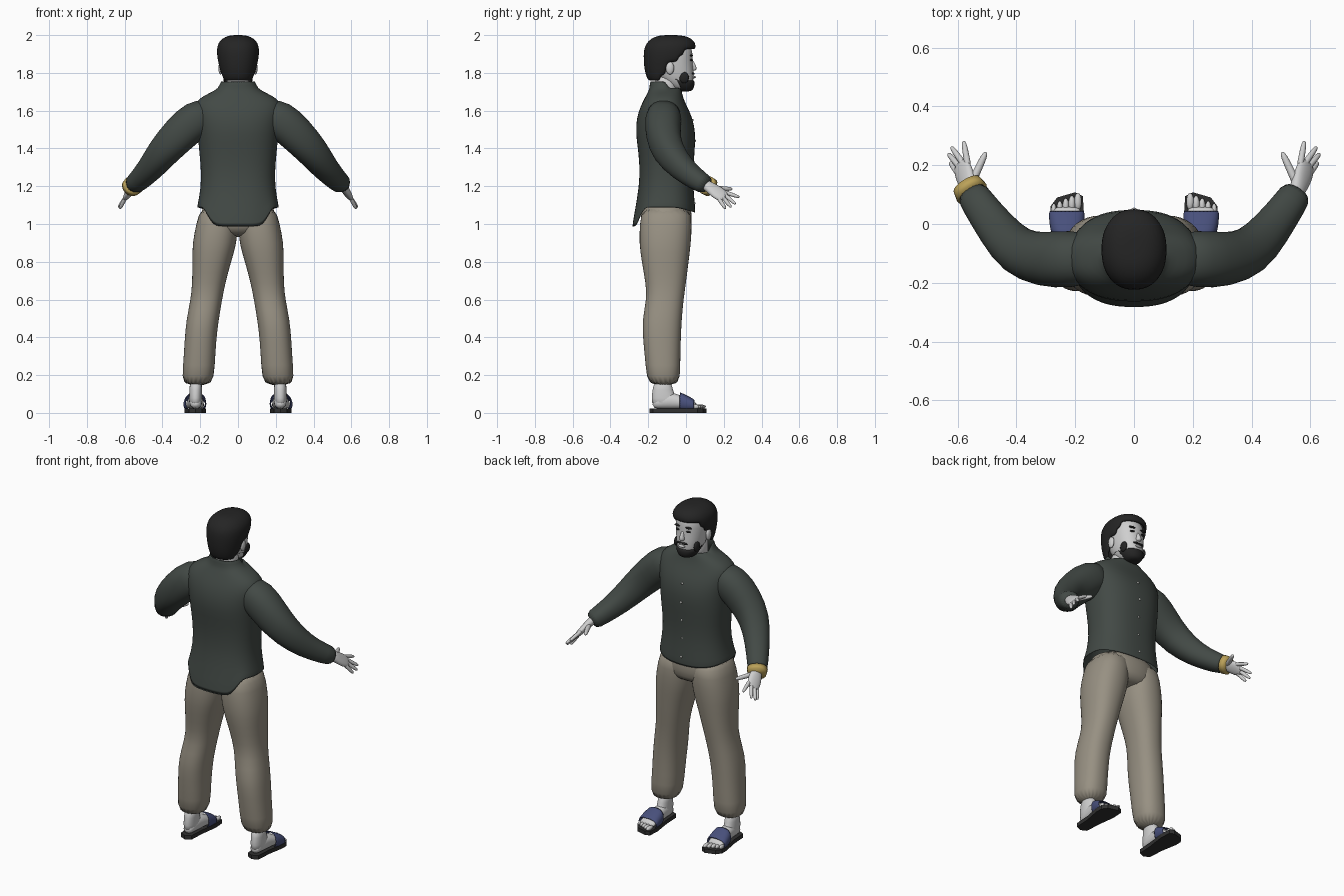
import bpy, bmesh, math
from mathutils import Vector

if "Cube" in bpy.data.objects:
    bpy.data.objects.remove(bpy.data.objects["Cube"])


def material(name, r, g, b):
    m = bpy.data.materials.new(name)
    m.use_nodes = True
    m.diffuse_color = (r, g, b, 1)
    bsdf = m.node_tree.nodes["Principled BSDF"]
    bsdf.inputs["Base Color"].default_value = (r, g, b, 1)
    bsdf.inputs["Roughness"].default_value = 0.8
    return m


SKIN = material("pale skin", .62, .62, .62)
SHIRT = material("dark green grey cloth", .055, .067, .06)
CLOTH = material("khaki cloth", .31, .28, .225)
HAIR = material("black hair", .018, .018, .018)
NAVY = material("navy strap", .065, .08, .2)
SOLE = material("dark rubber", .03, .03, .03)
GOLD = material("gold", .5, .36, .1)
BUTTON = material("button grey", .45, .45, .43)


def finish(bm, name, mat, mirror=False, smooth=1, thick=0):
    """Turn a bmesh into a smooth object with its modifiers."""
    bmesh.ops.recalc_face_normals(bm, faces=bm.faces)
    for f in bm.faces:
        f.smooth = True
    mesh = bpy.data.meshes.new(name)
    bm.to_mesh(mesh)
    bm.free()
    mesh.materials.append(mat)
    ob = bpy.data.objects.new(name, mesh)
    bpy.context.collection.objects.link(ob)
    if mirror:
        ob.modifiers.new("mirror", 'MIRROR').use_mirror_merge = False
    if thick:
        ob.modifiers.new("thickness", 'SOLIDIFY').thickness = thick
    if smooth:
        ob.modifiers.new("smooth", 'SUBSURF').levels = smooth
        ob.modifiers["smooth"].render_levels = smooth
    return ob


def loft(rings, n=20, power=2.2, cap=True):
    """Skin a row of (centre, u, v) superellipse rings."""
    bm = bmesh.new()
    rows = []
    for centre, u, v in rings:
        row = []
        for k in range(n):
            a = 2 * math.pi * k / n
            c, s = math.cos(a), math.sin(a)
            e = 2 / power
            row.append(bm.verts.new(centre + u * math.copysign(abs(c) ** e, c)
                                    + v * math.copysign(abs(s) ** e, s)))
        rows.append(row)
    for a, b in zip(rows, rows[1:]):
        for k in range(n):
            j = (k + 1) % n
            bm.faces.new((a[k], a[j], b[j], b[k]))
    if cap:
        bm.faces.new(rows[0])
        bm.faces.new(rows[-1])
    return bm


def levels(rows):
    """Horizontal rings from (z, x0, x1, y0, y1)."""
    return [(Vector(((a + b) / 2, (c + d) / 2, z)), Vector(((b - a) / 2, 0, 0)),
             Vector((0, (d - c) / 2, 0))) for z, a, b, c, d in rows]


def centred(rows):
    """Horizontal rings from (z, half width, y0, y1)."""
    return levels([(z, -w, w, c, d) for z, w, c, d in rows])


def tube(rows, ref=(0, 0, 1)):
    """Rings across a path of (x, y, z, ru, rv); u follows ref."""
    pts = [Vector(r[:3]) for r in rows]
    out = []
    for i, r in enumerate(rows):
        t = (pts[min(i + 1, len(pts) - 1)] - pts[max(i - 1, 0)]).normalized()
        u = Vector(ref)
        u = (u - t * u.dot(t)).normalized()
        out.append((pts[i], u * r[3], t.cross(u) * r[4]))
    return out


def blob(name, mat, at, size, mirror=False):
    bm = bmesh.new()
    bmesh.ops.create_uvsphere(bm, u_segments=14, v_segments=8, radius=1)
    for v in bm.verts:
        v.co = Vector(a + c * s for a, c, s in zip(at, v.co, size))
    return finish(bm, name, mat, mirror, 0)


def drop_faces(bm, rule):
    gone = [f for f in bm.faces if rule(f.calc_center_median())]
    bmesh.ops.delete(bm, geom=gone, context='FACES')


# Shirt body, with a long tail at the back and a short one in front
torso = [(1.085, .213, -.27, .045), (1.14, .2, -.252, .038), (1.25, .186, -.238, .03),
         (1.38, .2, -.245, .04), (1.48, .208, -.262, .046), (1.56, .22, -.256, .03),
         (1.62, .23, -.236, .0), (1.66, .205, -.215, -.018), (1.69, .145, -.2, -.026),
         (1.712, .1, -.188, -.03), (1.755, .086, -.185, -.035)]
N = 32
bm = loft(centred(torso), N, 2.4, cap=False)
bm.verts.ensure_lookup_table()
for k in range(N):
    s = math.sin(2 * math.pi * k / N)
    v = bm.verts[k].co
    v.z -= .105 * min(1, max(0, (-s - .6) * 4)) + .04 * min(1, max(0, s - .3))
    v.y -= .012 * max(0, -s)
for v in bm.verts:
    if v.co.z > 1.74 and v.co.y > -.1:
        v.co.z -= .04
finish(bm, "shirt_body", SHIRT, thick=-.006)

# Button row down the shirt front
for z in (1.55, 1.44, 1.33, 1.22, 1.11):
    lo = max((r for r in torso if r[0] <= z), key=lambda r: r[0])
    hi = min((r for r in torso if r[0] > z), key=lambda r: r[0])
    y = lo[3] + (hi[3] - lo[3]) * (z - lo[0]) / (hi[0] - lo[0])
    blob("shirt_button", BUTTON, (0, y + .003, z), (.007, .006, .007))

# Sleeves
arm = [(.13, -.115, 1.585, .085, .085), (.22, -.12, 1.56, .105, .1),
       (.31, -.122, 1.475, .1, .095), (.395, -.1, 1.385, .088, .085),
       (.465, -.02, 1.29, .068, .07), (.53, .07, 1.225, .055, .058), (.56, .118, 1.2, .05, .056)]
finish(loft(tube(arm)), "sleeves", SHIRT, True)

# Hands: wrist and palm, then fingers and thumb
spread = (.035, -.04, -.035)
palm = [(.545, .095, 1.213, .03, .026), (.56, .125, 1.196, .032, .023),
        (.572, .155, 1.174, .042, .02), (.585, .19, 1.15, .041, .017), (.592, .212, 1.138, .032, .011)]
finish(loft(tube(palm, spread), 14), "hands", SKIN, True)
fingers = {"index": ((.568, .215, 1.165), (.58, .283, 1.142)),
           "middle": ((.583, .208, 1.152), (.622, .263, 1.105)),
           "ring": ((.594, .195, 1.14), (.633, .24, 1.088)),
           "little": ((.602, .178, 1.128), (.626, .21, 1.08)),
           "thumb": ((.55, .145, 1.19), (.503, .246, 1.185))}
for name, (a, b) in fingers.items():
    a, b = Vector(a), Vector(b)
    r = .014 if name == "thumb" else .011
    path = [(*a.lerp(b, t), r * w, r * w) for t, w in
            ((-.3, 1.1), (0, 1.1), (.5, 1), (.85, .85), (1, .45))]
    finish(loft(tube(path, (0, .3, 1)), 8), name + "_fingers", SKIN, True)

# Wrist band on one side only
band = [(-.552, .106, 1.207, .05, .058), (-.568, .132, 1.192, .049, .052)]
finish(loft(tube(band)), "wrist_band", GOLD, smooth=0)

# Trousers
hips = [(1.12, .185, -.235, .025), (1.05, .2, -.242, .032),
        (.98, .2, -.24, .03), (.93, .12, -.2, 0)]
finish(loft(centred(hips), 28), "trouser_hips", CLOTH)
leg = [(1.1, .0, .198, -.235, .025), (1.0, .0, .222, -.246, .033), (.9, .004, .243, -.25, .028),
       (.8, .036, .243, -.236, .015), (.68, .068, .243, -.213, .0), (.6, .083, .252, -.21, -.012),
       (.49, .102, .275, -.234, -.022), (.38, .115, .284, -.228, -.027),
       (.25, .122, .291, -.214, -.03), (.135, .131, .302, -.205, -.03)]
finish(loft(levels(leg), power=2.3), "trouser_legs", CLOTH, True)

# Feet: ankle, instep and toes
ankle = [(.17, .19, .256, -.17, -.075), (.12, .19, .258, -.178, -.07),
         (.08, .19, .26, -.184, -.05), (.03, .188, .26, -.182, -.03)]
finish(loft(levels(ankle), 16), "ankles", SKIN, True)


def along_y(rows):
    return [(Vector((x, y, z)), Vector((w, 0, 0)), Vector((0, 0, h))) for y, x, z, w, h in rows]


foot = [(-.18, .224, .045, .028, .022), (-.12, .224, .065, .036, .045), (-.05, .224, .062, .04, .043),
        (.0, .227, .05, .047, .031), (.04, .229, .04, .05, .02), (.06, .229, .035, .045, .013)]
finish(loft(along_y(foot), 16), "feet", SKIN, True)
for i in range(5):
    blob("toes", SKIN, (.191 + .0205 * i, .076 - .007 * i, .033),
         (.013 - .001 * i, .03 - .002 * i, .012), True)

# Sandals: sole and instep strap
sole = [(z, .0) for z in (0, .021)]
bm = bmesh.new()
outline = [(.19, -.175), (.224, -.192), (.26, -.175), (.266, -.08), (.284, .02), (.284, .06),
           (.262, .09), (.2, .108), (.174, .095), (.17, .03), (.185, -.08)]
base = bm.faces.new([bm.verts.new((x, y, 0)) for x, y in outline])
top = bmesh.ops.extrude_face_region(bm, geom=[base])["geom"]
bmesh.ops.translate(bm, verts=[g for g in top if isinstance(g, bmesh.types.BMVert)], vec=(0, 0, .024))
ob = finish(bm, "sandal_soles", SOLE, True, 0)
for p in ob.data.polygons:
    p.use_smooth = False
strap = [(-.035, .225, .06, .05, .046), (.0, .228, .05, .056, .039), (.045, .229, .04, .056, .025)]
finish(loft(along_y(strap), 16, 2.6, cap=False), "sandal_straps", NAVY, True, thick=-.006)

# Neck and head
neck = [(1.66, .06, -.165, -.05), (1.72, .062, -.165, -.045), (1.8, .064, -.165, -.03)]
finish(loft(centred(neck)), "neck", SKIN)
head = [(1.708, .03, -.05, .018), (1.722, .05, -.085, .034), (1.76, .07, -.135, .04),
        (1.81, .08, -.17, .041), (1.86, .087, -.185, .035), (1.91, .09, -.195, .036),
        (1.95, .082, -.185, .025), (1.98, .045, -.14, -.02)]
finish(loft(centred(head), 24), "head", SKIN)
blob("ears", SKIN, (.092, -.085, 1.825), (.012, .022, .034), True)
nose = [(1.87, .008, .01, .038), (1.845, .011, .01, .05),
        (1.822, .018, .01, .06), (1.81, .014, .01, .05)]
finish(loft(centred(nose), 12), "nose", SKIN)
blob("eyes", HAIR, (.034, .026, 1.868), (.014, .011, .006), True)
blob("eyebrows", HAIR, (.036, .028, 1.892), (.021, .01, .005), True)
blob("lips", SKIN, (0, .041, 1.778), (.022, .011, .007))

# Beard and moustache
beard = [(1.7, .03, -.05, .024), (1.715, .053, -.09, .042), (1.745, .071, -.13, .047),
         (1.772, .078, -.145, .046)]
bm = loft(centred(beard), 24)
drop_faces(bm, lambda c: c.y < -.03 - max(0, c.z - 1.74))
finish(bm, "beard", HAIR, thick=.008)
blob("moustache", HAIR, (.016, .038, 1.796), (.02, .008, .006), True)
blob("jaw_beard", HAIR, (.066, -.01, 1.775), (.012, .026, .03), True)

# Hair shell, cut away around the face and ears
hair = [(1.755, .074, -.198, -.05), (1.785, .088, -.212, -.01), (1.82, .097, -.22, .01),
        (1.855, .105, -.224, .03), (1.89, .111, -.225, .045), (1.925, .112, -.223, .052),
        (1.955, .107, -.212, .052), (1.982, .085, -.185, .032), (1.997, .052, -.15, -.01),
        (2.0, .02, -.11, -.05)]
bm = loft(centred(hair), 32)


def hairline(z):
    return 1 if z > 1.93 else -.0 if z > 1.89 else -.05 if z > 1.85 else -.1 if z > 1.79 else -.13


drop_faces(bm, lambda c: c.y > hairline(c.z) or c.z < 1.76)
finish(bm, "hair", HAIR, thick=.02)
